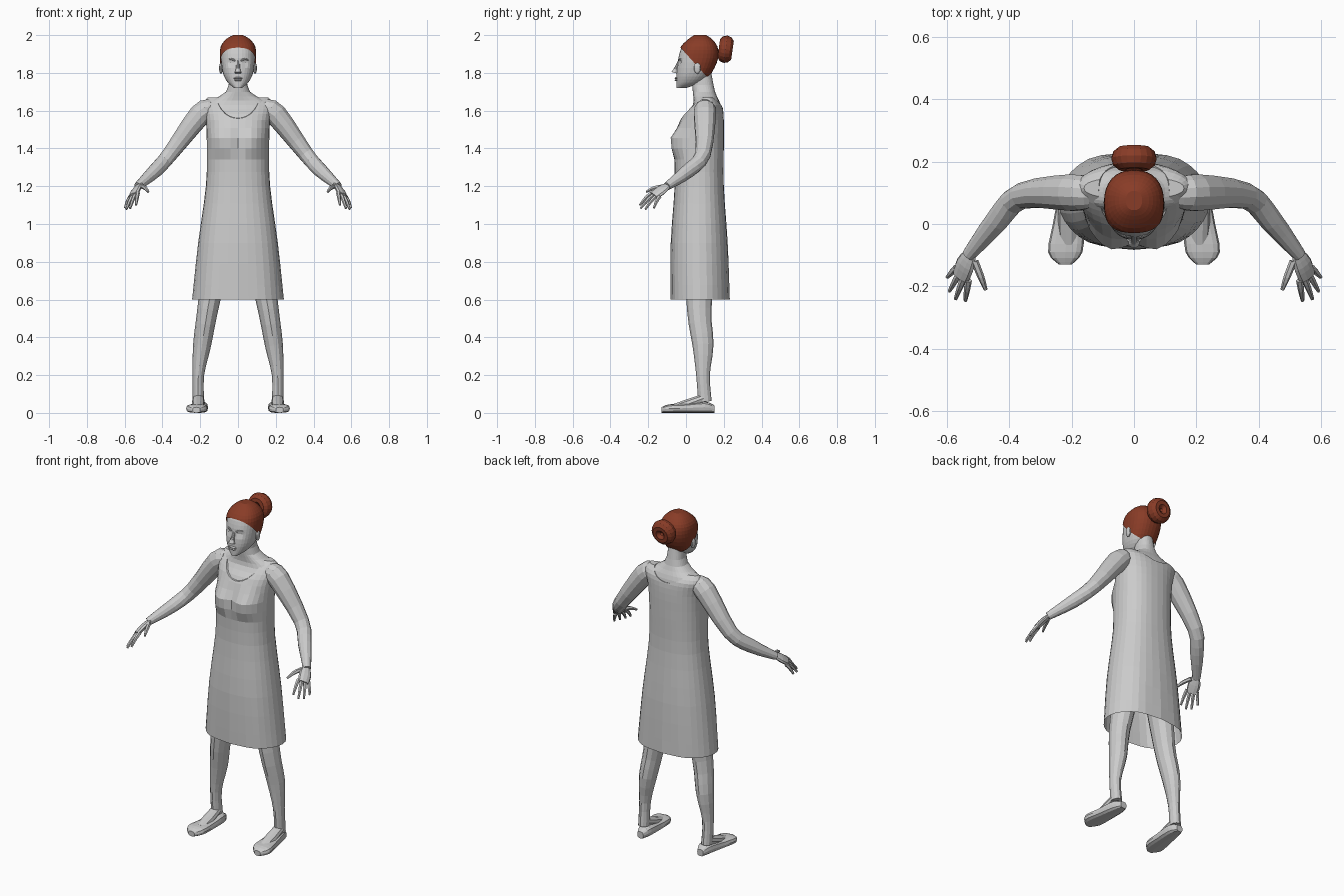
import bpy, bmesh, math
from mathutils import Vector, Matrix

cube = bpy.data.objects.get("Cube")
if cube:
    bpy.data.objects.remove(cube)


def material(name, rgb):
    m = bpy.data.materials.new(name)
    m.use_nodes = True
    m.diffuse_color = (*rgb, 1)
    m.node_tree.nodes["Principled BSDF"].inputs["Base Color"].default_value = (*rgb, 1)
    return m


GREY = material("plain_grey", (0.6, 0.6, 0.6))
AUBURN = material("auburn_hair", (0.25, 0.045, 0.02))


def finish(name, bm, mat=GREY):
    bmesh.ops.recalc_face_normals(bm, faces=bm.faces)
    mesh = bpy.data.meshes.new(name)
    bm.to_mesh(mesh)
    bm.free()
    mesh.materials.append(mat)
    obj = bpy.data.objects.new(name, mesh)
    bpy.context.collection.objects.link(obj)
    return obj


def smooth(rows, steps=3):
    """Fill in rows between the given ones along a smooth curve."""
    pts = [Vector(row) for row in rows]
    pts = [pts[0], *pts, pts[-1]]
    filled = []
    for a, b, c, d in zip(pts, pts[1:], pts[2:], pts[3:]):
        for k in range(steps):
            t = k / steps
            bend = (a * 2 - b * 5 + c * 4 - d) * t * t
            twist = (b * 3 - a - c * 3 + d) * t * t * t
            filled.append(b + ((c - a) * t + bend + twist) / 2)
    return filled + [pts[-1]]


def ring(center, u, v, sides, power=2.0):
    """Superellipse section spanned by the half-axes u and v."""
    points = []
    for i in range(sides):
        angle = math.tau * i / sides
        c, s = math.cos(angle), math.sin(angle)
        points.append(Vector(center)
                      + Vector(u) * math.copysign(abs(c) ** (2 / power), c)
                      + Vector(v) * math.copysign(abs(s) ** (2 / power), s))
    return points


def loft(rings):
    bm = bmesh.new()
    rows = [[bm.verts.new(p) for p in points] for points in rings]
    for low, high in zip(rows, rows[1:]):
        for i in range(len(low)):
            bm.faces.new((low[i - 1], low[i], high[i], high[i - 1]))
    bm.faces.new(rows[0])
    bm.faces.new(rows[-1])
    return bm


def stack(profile, grow=0.0):
    """Horizontal sections from rows of height, half width, front and back."""
    return loft([ring((0, (front + back) / 2, z), (width + grow, 0, 0),
                      (0, (back - front) / 2 + grow, 0), 32, 2.3)
                 for z, width, front, back in smooth(profile)])


def tube(rows, hint, sides=10, flat=1.0):
    """Limb along rows of x, y, z and radius; hint is the wider direction."""
    rows = smooth(rows)
    path = [row.to_3d() for row in rows]
    rings = []
    for i, (point, row) in enumerate(zip(path, rows)):
        along = (path[min(i + 1, len(path) - 1)] - path[max(i - 1, 0)]).normalized()
        wide = Vector(hint)
        wide = (wide - along * wide.dot(along)).normalized()
        radius = row[3]
        rings.append(ring(point, wide * radius, along.cross(wide) * radius * flat, sides))
    return loft(rings)


def ball(name, place, size):
    bm = bmesh.new()
    bmesh.ops.create_uvsphere(bm, u_segments=12, v_segments=8, radius=1)
    bmesh.ops.transform(bm, verts=bm.verts,
                        matrix=Matrix.Translation(place) @ Matrix.Diagonal((*size, 1)))
    finish(name, bm)


# Dress with a bust and a gently folded skirt
DRESS = [(0.6, 0.24, -0.08, 0.23), (0.9, 0.21, -0.08, 0.22), (1.2, 0.17, -0.06, 0.2),
         (1.4, 0.165, -0.06, 0.2), (1.55, 0.17, -0.03, 0.2), (1.63, 0.185, 0.03, 0.19),
         (1.67, 0.16, 0.08, 0.15)]
bm = stack(DRESS)
for v in bm.verts:
    x, y, z = v.co
    if y < 0:
        reach = math.hypot((abs(x) - 0.08) / 0.1, (z - 1.44) / 0.09)
        v.co.y -= 0.045 * max(0, 1 - reach)
    fold = max(0, 1.1 - z) * 0.025 * math.cos(8 * math.atan2(y - 0.08, x))
    v.co.x += fold * x
    v.co.y += fold * (y - 0.08)
dress = finish("dress", bm)

# Scooped neckline, lower at the front than at the back
cutter = finish("neckline_cutter", loft([
    ring((0, y, 1.68 + y / 4), (0.12, 0, 0), (0, 0, 0.115), 32) for y in (-0.3, 0.5)]))
cutter.hide_render = True
cut = dress.modifiers.new("neckline", "BOOLEAN")
cut.operation, cut.object, cut.solver = "DIFFERENCE", cutter, "EXACT"
bpy.context.view_layer.objects.active = dress
bpy.ops.object.modifier_apply(modifier=cut.name)
bpy.data.objects.remove(cutter)

# Open the hem
bm = bmesh.new()
bm.from_mesh(dress.data)
hem = [f for f in bm.faces if f.calc_center_median().z < 0.605]
bmesh.ops.delete(bm, geom=hem, context="FACES_ONLY")
bm.to_mesh(dress.data)
bm.free()

# Chest and neck just inside the dress
finish("chest_and_neck", stack(DRESS[3:6] + [(1.7, 0.07, 0.03, 0.16), (1.8, 0.05, 0.02, 0.14)],
                               -0.006))

# Head with eye sockets
HEAD = [(1.72, 0.02, -0.05, 0), (1.75, 0.055, -0.05, 0.08), (1.8, 0.08, -0.05, 0.13),
        (1.88, 0.09, -0.04, 0.165), (1.94, 0.085, -0.02, 0.16), (1.98, 0.055, 0.02, 0.13),
        (2, 0.02, 0.05, 0.1)]
bm = stack(HEAD[:-1])
for v in bm.verts:
    if v.co.y < 0.02:
        reach = math.hypot(abs(v.co.x) - 0.036, v.co.z - 1.85) / 0.025
        v.co.y += 0.012 * max(0, 1 - reach)
finish("head", bm)

# Hair cap trimmed along a slanted hairline
bm = stack(HEAD, 0.006)
bmesh.ops.bisect_plane(bm, geom=bm.verts[:] + bm.edges[:] + bm.faces[:],
                       plane_co=(0, -0.03, 1.935), plane_no=(0, 1, 0.9), clear_inner=True)
finish("hair_cap", bm, AUBURN)

# Bun
bpy.ops.mesh.primitive_torus_add(major_segments=20, minor_segments=10,
                                 major_radius=0.038, minor_radius=0.035,
                                 location=(0, 0.21, 1.925),
                                 rotation=(math.radians(82), 0, 0))
bun = bpy.context.object
bun.name = "hair_bun"
bun.scale.z = 1.1
bun.data.materials.append(AUBURN)

# Nose and lips
finish("nose", tube([(0, -0.03, 1.87, 0.01), (0, -0.05, 1.83, 0.01), (0, -0.06, 1.8, 0.018)],
                    (1, 0, 0)))
ball("upper_lip", (0, -0.05, 1.772), (0.024, 0.01, 0.006))
ball("lower_lip", (0, -0.05, 1.762), (0.02, 0.01, 0.006))

ARM = [(0.14, 0.1, 1.61, 0.05), (0.2, 0.1, 1.58, 0.06), (0.36, 0.09, 1.37, 0.042),
       (0.44, 0.01, 1.28, 0.038), (0.53, -0.1, 1.2, 0.022)]
PALM = [(0.52, -0.09, 1.21, 0.02), (0.54, -0.13, 1.18, 0.035), (0.555, -0.17, 1.15, 0.032)]
THUMB = [(0.51, -0.12, 1.2, 0.012), (0.49, -0.17, 1.19, 0.011), (0.475, -0.21, 1.17, 0.006)]
LEG = [(0.21, 0.1, 0.06, 0.036), (0.21, 0.09, 0.2, 0.036), (0.19, 0.09, 0.36, 0.056),
       (0.16, 0.07, 0.55, 0.065), (0.1, 0.08, 0.9, 0.09)]
INSTEP = [(0.21, 0.1, 0.08, 0.03), (0.21, 0.02, 0.05, 0.034), (0.21, -0.06, 0.025, 0.03)]
# Rows of y, x, half width and height
SHOE = [(0.15, 0.2, 0.02, 0.04), (0.1, 0.2, 0.04, 0.06), (0, 0.21, 0.05, 0.05),
        (-0.09, 0.22, 0.055, 0.045), (-0.13, 0.22, 0.02, 0.03)]

for side, sign in (("left", 1), ("right", -1)):
    def limb(part, rows, hint, sides=10, flat=1.0):
        mirrored = [(sign * x, y, z, radius) for x, y, z, radius in rows]
        finish(side + "_" + part, tube(mirrored, (sign * hint[0], *hint[1:]), sides, flat))

    # Eye, brow and ear
    ball(side + "_eye", (sign * 0.036, -0.02, 1.85), (0.015, 0.01, 0.007))
    limb("brow", [(0.015, -0.04, 1.865, 0.004), (0.036, -0.034, 1.873, 0.005),
                  (0.06, -0.016, 1.866, 0.003)], (0, 0, 1), 6)
    ball(side + "_ear", (sign * 0.09, 0.06, 1.825), (0.01, 0.018, 0.03))

    # Arm and hand, with the four fingers fanned out
    limb("arm", ARM, (0, 1, 0.3), 12)
    limb("palm", PALM, (1, 1, -0.5), 10, 0.45)
    limb("thumb", THUMB, (1, 0, 0), 6)
    for i, finger in enumerate(("index", "middle", "ring", "little")):
        knuckle = Vector((0.53, -0.18, 1.165)).lerp((0.57, -0.14, 1.145), i / 3)
        tip = Vector((0.54, -0.245, 1.1)).lerp((0.598, -0.17, 1.085), i / 3)
        tip += Vector((0.006, -0.01, -0.006)) * i * (3 - i)
        middle = knuckle.lerp(tip, 0.5) + Vector((0, 0, 0.006))
        limb(finger + "_finger", [(*knuckle, 0.011), (*middle, 0.01), (*tip, 0.006)],
             (1, 0, 0), 6)

    # Leg, instep and slip-on shoe
    limb("leg", LEG, (0, 1, 0), 12, 0.85)
    limb("instep", INSTEP, (1, 0, 0), 10, 0.8)
    finish(side + "_shoe", loft([
        ring((sign * x, y, height / 2), (width, 0, 0), (0, 0, height / 2), 12, 3)
        for y, x, width, height in smooth(SHOE)]))
